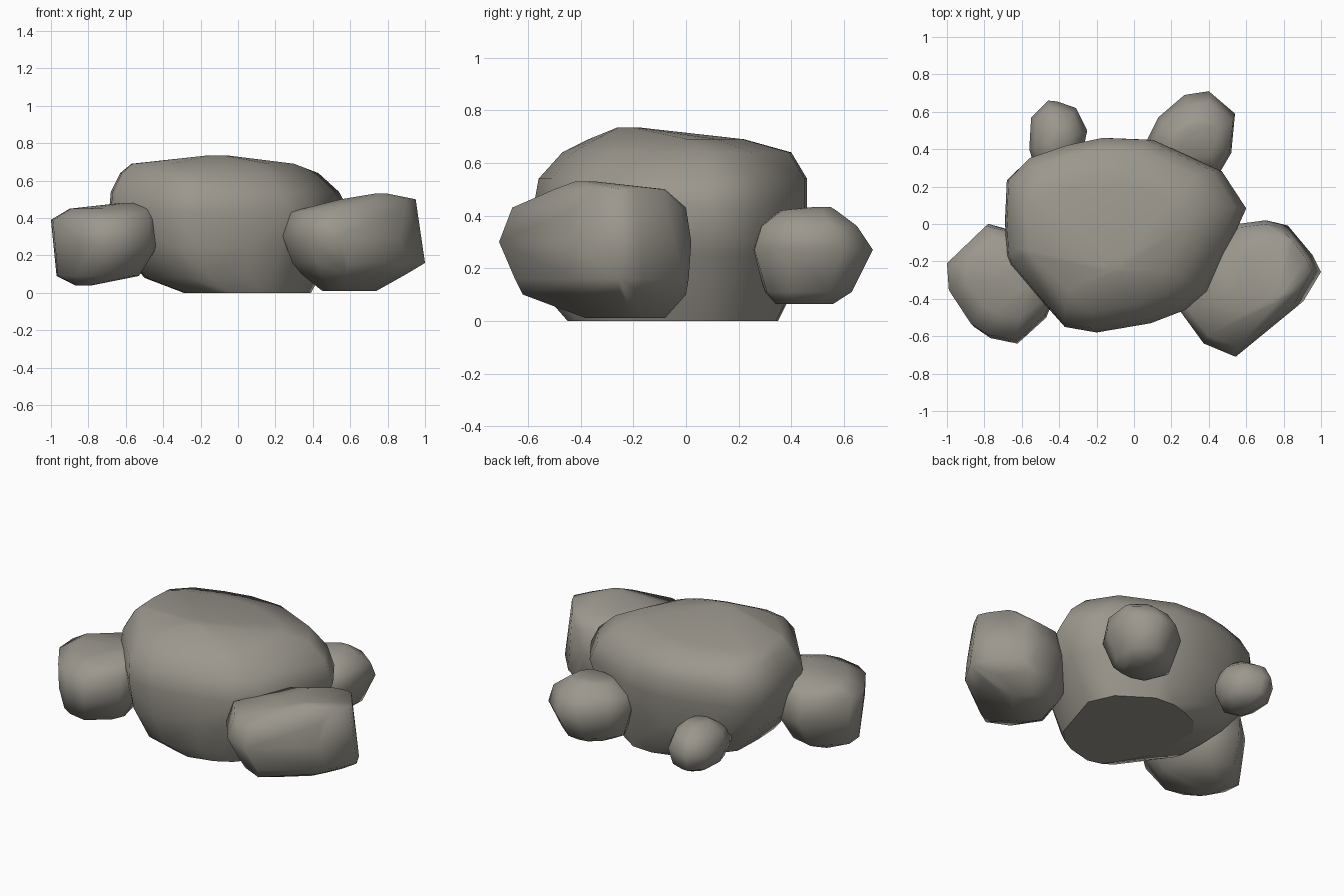
import bpy, bmesh, math

if "Cube" in bpy.data.objects:
    bpy.data.objects.remove(bpy.data.objects["Cube"], do_unlink=True)

stone = bpy.data.materials.new("warm grey stone")
stone.use_nodes = True
colour = (0.33, 0.31, 0.27, 1)
stone.diffuse_color = colour
stone.node_tree.nodes["Principled BSDF"].inputs["Base Color"].default_value = colour


def rock(name, plan, levels):
    """Stack the plan outline, fitted to (z, x0, x1, y0, y1) at each level, and wrap it."""
    xs, ys = zip(*plan)
    left, wide = min(xs), max(xs) - min(xs)
    front, deep = min(ys), max(ys) - min(ys)
    bm = bmesh.new()
    for z, x0, x1, y0, y1 in levels:
        for x, y in plan:
            bm.verts.new((x0 + (x1 - x0) * (x - left) / wide,
                          y0 + (y1 - y0) * (y - front) / deep, z))
    hull = bmesh.ops.convex_hull(bm, input=bm.verts)
    loose = {v for v in hull["geom_interior"] + hull["geom_unused"]
             if isinstance(v, bmesh.types.BMVert)}
    bmesh.ops.delete(bm, geom=list(loose), context='VERTS')
    bmesh.ops.dissolve_limit(bm, angle_limit=math.radians(1),
                             verts=bm.verts, edges=bm.edges)
    bmesh.ops.recalc_face_normals(bm, faces=bm.faces)
    # Smooth all over, with a crisp rim where a rock is cut flat at the ground
    for face in bm.faces:
        face.smooth = True
    for edge in bm.edges:
        edge.smooth = any(v.co.z > 0.001 for v in edge.verts)
    mesh = bpy.data.meshes.new(name)
    bm.to_mesh(mesh)
    bm.free()
    mesh.materials.append(stone)
    bpy.context.collection.objects.link(bpy.data.objects.new(name, mesh))


# Large central boulder with a flat base
rock("main_boulder",
     [(-.69, .02), (-.68, .24), (-.56, .36), (-.35, .43), (-.15, .47), (.1, .46),
      (.28, .36), (.47, .29), (.6, .09), (.47, -.2), (.4, -.36), (.27, -.46),
      (.09, -.53), (-.2, -.58), (-.37, -.55), (-.66, -.22), (-.68, -.17)],
     [(0, -.29, .39, -.45, .35), (.08, -.5, .43, -.52, .39),
      (.25, -.64, .53, -.56, .43), (.43, -.69, .6, -.58, .46),
      (.54, -.68, .54, -.56, .46), (.64, -.63, .43, -.47, .4),
      (.69, -.57, .3, -.37, .22), (.735, -.16, -.06, -.26, -.18)])

# Big stone in front on the left
rock("front_left_stone",
     [(.24, -.45), (.38, -.63), (.56, -.7), (.74, -.56), (.9, -.44), (1, -.27),
      (.95, -.17), (.81, 0), (.73, .02), (.57, 0), (.35, -.15)],
     [(.01, .45, .74, -.38, -.08), (.1, .34, .9, -.62, 0),
      (.16, .29, 1, -.65, .01), (.3, .24, .96, -.71, .02),
      (.43, .27, .95, -.66, 0), (.5, .55, .95, -.5, -.08),
      (.53, .73, .8, -.42, -.35)])

# Stone in front on the right
rock("front_right_stone",
     [(-1, -.21), (-.99, -.36), (-.87, -.55), (-.78, -.61), (-.63, -.64),
      (-.47, -.5), (-.43, -.4), (-.47, -.2), (-.6, -.05), (-.79, 0)],
     [(.04, -.87, -.78, -.4, -.2), (.09, -.97, -.53, -.54, -.08),
      (.25, -.98, -.43, -.64, 0), (.39, -1, -.435, -.62, -.01),
      (.45, -.9, -.45, -.5, -.08), (.48, -.63, -.55, -.36, -.2)])

# Rounded stone behind on the left
rock("back_left_stone",
     [(.07, .45), (.13, .57), (.27, .69), (.4, .71), (.54, .59), (.52, .38),
      (.45, .26), (.3, .25), (.13, .3)],
     [(.065, .2, .42, .34, .56), (.11, .12, .48, .3, .63),
      (.27, .07, .54, .25, .71), (.36, .1, .53, .28, .65),
      (.42, .2, .45, .36, .57), (.432, .3, .38, .48, .55)])

# Smallest stone behind on the right
rock("back_right_stone",
     [(-.56, .4), (-.55, .57), (-.46, .66), (-.41, .655), (-.31, .62),
      (-.25, .5), (-.28, .36), (-.4, .27), (-.53, .3)],
     [(.065, -.46, -.34, .4, .54), (.11, -.53, -.28, .32, .63),
      (.21, -.56, -.25, .27, .66), (.29, -.53, -.28, .3, .62),
      (.345, -.46, -.34, .38, .53)])
